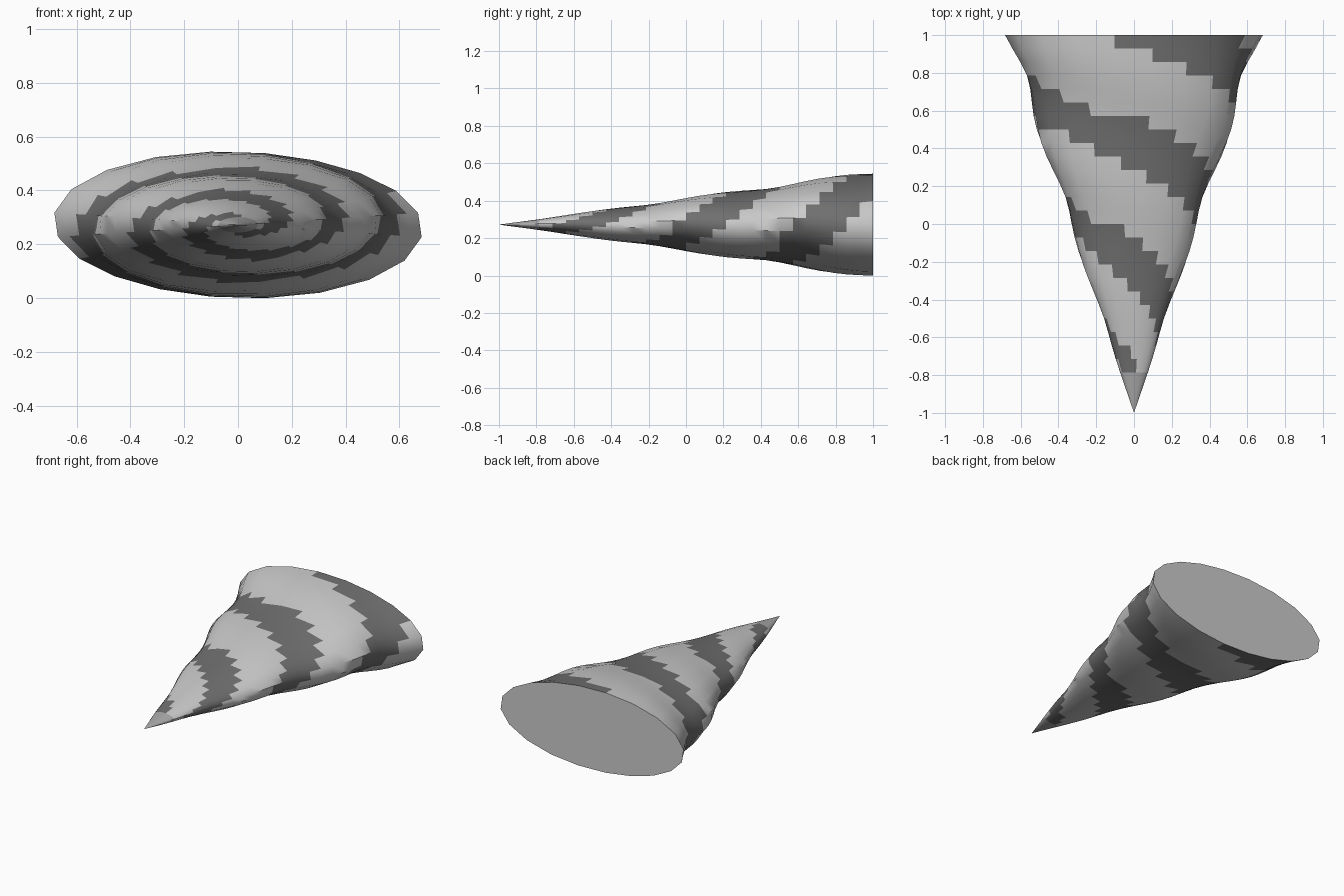
import bpy, bmesh
from math import sin, cos, pi, radians

if "Cube" in bpy.data.objects:
    bpy.data.objects.remove(bpy.data.objects["Cube"])

SIDES, ROWS = 20, 28
RX, RZ = 0.667, 0.28          # base radii of the oval
PITCH, START = 0.64, 0.41     # spacing of the two-start spiral, its place on top
CENTRE_Z = 0.277


def turn(y, a):
    """Phase of the spiral; whole numbers lie on a groove centre."""
    return (y - START) / PITCH + a / pi


def material(name, colour):
    m = bpy.data.materials.new(name)
    m.diffuse_color = colour
    m.use_nodes = True
    m.node_tree.nodes["Principled BSDF"].inputs["Base Color"].default_value = m.diffuse_color
    return m


bm = bmesh.new()
step = 2 * pi / SIDES
tip = bm.verts.new((0, -1, CENTRE_Z))

# Rings of the tapering cone, pressed in along the spiral groove
rings = []
for i in range(1, ROWS + 1):
    y = -1 + 2 * i / ROWS
    ring = []
    for k in range(SIDES):
        a = (k - 0.5) * step
        r = (y + 1) / 2 * (1 - 0.042 * cos(2 * pi * (turn(y, a) - 0.06)))
        ring.append(bm.verts.new((RX * r * sin(a), y, CENTRE_Z + RZ * r * cos(a))))
    rings.append(ring)

# Skin with dark stepped stripes following the groove and a pale tip
for i in range(ROWS):
    for k in range(SIDES):
        n = (k + 1) % SIDES
        if i == 0:
            f = bm.faces.new((tip, rings[0][k], rings[0][n]))
        else:
            f = bm.faces.new((rings[i - 1][k], rings[i][k], rings[i][n], rings[i - 1][n]))
        u = turn(-1 + 2 * (i + 0.5) / ROWS, k * step)
        if i < 3:
            f.material_index = 2
        elif abs(u - round(u)) * PITCH < 0.132:
            f.material_index = 1

# Flat end cap
bm.faces.new(rings[-1])
bmesh.ops.recalc_face_normals(bm, faces=bm.faces)

me = bpy.data.meshes.new("spiral_horn")
bm.to_mesh(me)
bm.free()
me.materials.append(None)
me.materials.append(material("dark_stripe", (0.16, 0.16, 0.16, 1)))
me.materials.append(material("pale_tip", (0.4, 0.4, 0.4, 1)))
horn = bpy.data.objects.new("spiral_horn", me)
bpy.context.collection.objects.link(horn)

# Rest the lowest point on the ground
horn.location.z = -min(v.co.z for v in me.vertices)

bpy.context.view_layer.objects.active = horn
horn.select_set(True)
bpy.ops.object.shade_smooth_by_angle(angle=radians(40))
